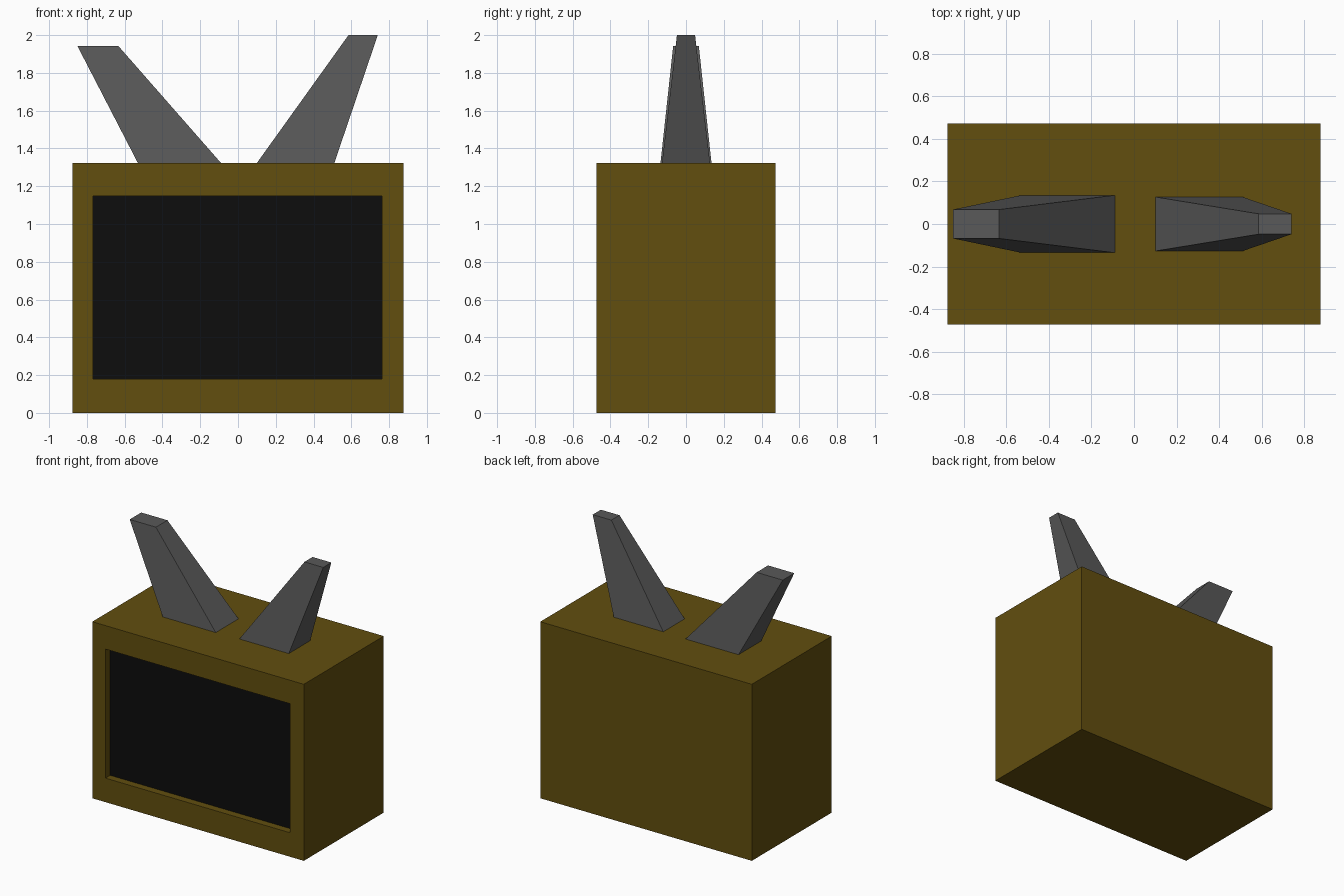
import bpy
import bmesh
from mathutils import Vector

old = bpy.data.objects.get("Cube")
if old:
    bpy.data.objects.remove(old, do_unlink=True)


def material(name, rgb):
    mat = bpy.data.materials.new(name)
    mat.use_nodes = True
    color = (*rgb, 1)
    mat.diffuse_color = color
    mat.node_tree.nodes["Principled BSDF"].inputs["Base Color"].default_value = color
    return mat


def finish(name, bm, *mats):
    bmesh.ops.recalc_face_normals(bm, faces=bm.faces)
    mesh = bpy.data.meshes.new(name)
    bm.to_mesh(mesh)
    bm.free()
    for mat in mats:
        mesh.materials.append(mat)
    obj = bpy.data.objects.new(name, mesh)
    bpy.context.collection.objects.link(obj)
    return obj


def tapered_block(bottom, top):
    """Block between two rectangles, each given as (x0, x1, y0, y1, z)."""
    bm = bmesh.new()
    rings = []
    for x0, x1, y0, y1, z in (bottom, top):
        corners = ((x0, y0), (x1, y0), (x1, y1), (x0, y1))
        rings.append([bm.verts.new((x, y, z)) for x, y in corners])
    low, high = rings
    bm.faces.new(low[::-1])
    bm.faces.new(high)
    for i in range(4):
        j = (i + 1) % 4
        bm.faces.new((low[i], low[j], high[j], high[i]))
    bmesh.ops.recalc_face_normals(bm, faces=bm.faces)
    return bm


brown = material("brown cabinet", (0.122, 0.077, 0.0045))
grey = material("dark grey antenna", (0.1, 0.1, 0.1))
black = material("black screen", (0.004, 0.004, 0.004))

# Cabinet with a framed, recessed screen in the front face
HALF_W, HALF_D, HEIGHT = 0.877, 0.473, 1.323
RECESS = 0.055
bm = tapered_block((-HALF_W, HALF_W, -HALF_D, HALF_D, 0),
                   (-HALF_W, HALF_W, -HALF_D, HALF_D, HEIGHT))
front = next(f for f in bm.faces if f.normal.y < -0.9)
bmesh.ops.inset_individual(bm, faces=[front], thickness=0.1)
for v in front.verts:
    v.co.x = 0.763 if v.co.x > 0 else -0.767
    v.co.z = 1.147 if v.co.z > HEIGHT / 2 else 0.18
screen = bmesh.ops.extrude_discrete_faces(bm, faces=[front])["faces"][0]
bmesh.ops.translate(bm, verts=screen.verts, vec=Vector((0, RECESS, 0)))
screen.material_index = 1
finish("cabinet", bm, brown, black)

# Two tapered antennas leaning outwards
finish("left_antenna",
       tapered_block((0.1, 0.51, -0.127, 0.127, HEIGHT),
                     (0.585, 0.74, -0.048, 0.048, 2.0)), grey)
finish("right_antenna",
       tapered_block((-0.53, -0.09, -0.135, 0.135, HEIGHT),
                     (-0.85, -0.633, -0.068, 0.068, 1.942)), grey)
